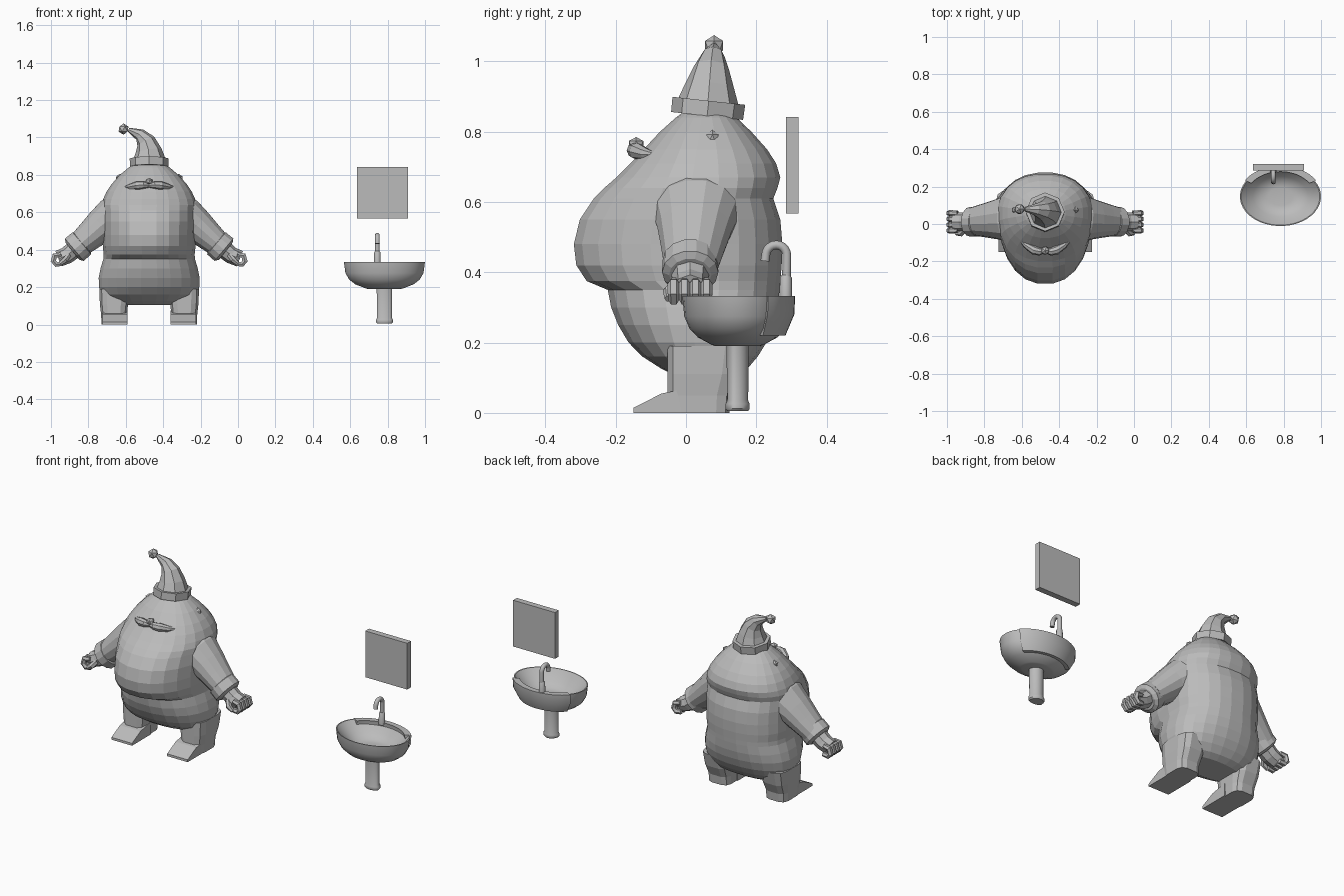
import bpy, bmesh, math
from mathutils import Vector

if "Cube" in bpy.data.objects:
    bpy.data.objects.remove(bpy.data.objects["Cube"])

grey = bpy.data.materials.new("plain_grey")
grey.use_nodes = True
grey.diffuse_color = (0.5, 0.5, 0.5, 1)
grey.node_tree.nodes["Principled BSDF"].inputs["Base Color"].default_value = (0.5, 0.5, 0.5, 1)

FIGURE = Vector((-0.475, 0, 0))
SINK = Vector((0.783, 0.147, 0))
X, Y, Z = Vector((1, 0, 0)), Vector((0, 1, 0)), Vector((0, 0, 1))


def finish(bm, name, origin, smooth=False):
    bmesh.ops.recalc_face_normals(bm, faces=bm.faces)
    mesh = bpy.data.meshes.new(name)
    bm.to_mesh(mesh)
    bm.free()
    mesh.materials.append(grey)
    obj = bpy.data.objects.new(name, mesh)
    obj.location = origin
    bpy.context.collection.objects.link(obj)
    if smooth:
        bpy.ops.object.select_all(action="DESELECT")
        obj.select_set(True)
        bpy.context.view_layer.objects.active = obj
        bpy.ops.object.shade_smooth_by_angle(angle=math.radians(40))
    return obj


def loft(name, rings, origin, smooth=False):
    """Skin a list of point rings and cap both ends."""
    bm = bmesh.new()
    loops = [[bm.verts.new(p) for p in ring] for ring in rings]
    n = len(loops[0])
    for a, b in zip(loops, loops[1:]):
        for i in range(n):
            j = (i + 1) % n
            bm.faces.new((a[i], a[j], b[j], b[i]))
    bm.faces.new(loops[0])
    bm.faces.new(loops[-1])
    return finish(bm, name, origin, smooth)


def tube(name, path, origin, n=10, side=Y, stretch=1, smooth=False, axis=None):
    """Path entries are (x, y, z, radius); rings turn to follow the path."""
    pts = [Vector(p[:3]) for p in path]
    rings = []
    for i, p in enumerate(pts):
        t = axis or pts[min(i + 1, len(pts) - 1)] - pts[max(i - 1, 0)]
        v = t.cross(side).normalized()
        u = v.cross(t).normalized() * stretch
        rings.append([p + path[i][3] * (u * math.cos(a) + v * math.sin(a))
                      for a in (2 * math.pi * k / n for k in range(n))])
    return loft(name, rings, origin, smooth)


def oval(z, hw, front, back, cx=0, cy=0.06, n=24, power=0.9):
    """Level ring, widest at cy, with its own front and back reach."""
    ring = []
    for k in range(n):
        a = 2 * math.pi * (k + 0.5) / n
        c, s = math.cos(a), math.sin(a)
        c = math.copysign(abs(c) ** power, c)
        s = math.copysign(abs(s) ** power, s)
        ring.append(Vector((cx + hw * c, cy + s * (back - cy if s > 0 else cy - front), z)))
    return ring


def box(name, lo, hi):
    bm = bmesh.new()
    bmesh.ops.create_cube(bm, size=1)
    lo, hi = Vector(lo), Vector(hi)
    for v in bm.verts:
        v.co = Vector([m * (0.5 - c) + M * (0.5 + c) for m, M, c in zip(lo, hi, v.co)])
    return finish(bm, name, (0, 0, 0))


def ball(name, centre, size, origin, detail=1):
    bm = bmesh.new()
    bmesh.ops.create_icosphere(bm, subdivisions=detail, radius=1)
    for v in bm.verts:
        v.co = Vector(centre) + Vector([c * s for c, s in zip(v.co, size)])
    return finish(bm, name, origin)


# Torso and head in one skin, with a belly fold and a neck roll
body = [(0.105, 0.18, -0.03, 0.14), (0.125, 0.225, -0.07, 0.175), (0.16, 0.258, -0.125, 0.205),
        (0.20, 0.27, -0.165, 0.23), (0.25, 0.272, -0.195, 0.25), (0.30, 0.262, -0.215, 0.262),
        (0.35, 0.247, -0.225, 0.268), (0.375, 0.245, -0.285, 0.27), (0.42, 0.25, -0.315, 0.274),
        (0.48, 0.25, -0.322, 0.276), (0.55, 0.252, -0.305, 0.27), (0.61, 0.252, -0.265, 0.25),
        (0.64, 0.255, -0.235, 0.262), (0.67, 0.248, -0.2, 0.27), (0.71, 0.23, -0.16, 0.258),
        (0.75, 0.203, -0.122, 0.232), (0.80, 0.158, -0.075, 0.187), (0.84, 0.11, -0.03, 0.145),
        (0.87, 0.06, 0.01, 0.1)]
loft("body", [oval(*row) for row in body], FIGURE)

# Limbs and ears, both sides
for s, label in ((1, "left"), (-1, "right")):
    legs = [(0, 0.068, -0.05, 0.125), (0.05, 0.07, -0.055, 0.13),
            (0.11, 0.077, -0.055, 0.16), (0.19, 0.08, -0.055, 0.18)]
    loft(label + "_leg", [oval(z, w, f, b, cx=s * 0.188, cy=0.05, n=12, power=0.55)
                          for z, w, f, b in legs], FIGURE)
    side = [(-0.15, 0), (-0.15, 0.014), (-0.07, 0.055), (0.03, 0.075), (0.03, 0)]
    loft(label + "_foot", [[(s * x, y, z) for y, z in side] for x in (0.115, 0.25)], FIGURE)

    arm = [(0.14, 0.03, 0.60, 0.11), (0.20, 0.03, 0.57, 0.11), (0.26, 0.025, 0.525, 0.093),
           (0.32, 0.02, 0.472, 0.08), (0.38, 0.015, 0.42, 0.068)]
    cuff = [(0.355, 0.012, 0.438, 0.07), (0.36, 0.012, 0.434, 0.079),
            (0.40, 0.012, 0.40, 0.08), (0.41, 0.012, 0.392, 0.06)]
    wrist = [(0.39, 0.012, 0.41, 0.05), (0.44, 0.012, 0.37, 0.046), (0.485, 0.012, 0.352, 0.044)]
    flip = lambda path: [(s * x, y, z, r) for x, y, z, r in path]
    tube(label + "_sleeve", flip(arm), FIGURE, 14, stretch=1.15)
    tube(label + "_cuff", flip(cuff), FIGURE, 14)
    tube(label + "_palm", flip(wrist), FIGURE, 8, stretch=1.1)
    for k in range(4):
        y = -0.035 + k * 0.031
        finger = [(0.47, y, 0.375, 0.012), (0.505, y, 0.368, 0.017), (0.512, y, 0.34, 0.017),
                  (0.498, y, 0.322, 0.016), (0.465, y, 0.325, 0.013)]
        tube(f"{label}_finger_{k + 1}", flip(finger), FIGURE, 6)
    thumb = [(0.43, -0.03, 0.37, 0.014), (0.45, -0.05, 0.345, 0.017), (0.475, -0.05, 0.325, 0.011)]
    tube(label + "_thumb", flip(thumb), FIGURE, 6)

    ball(label + "_ear", (s * 0.158, 0.075, 0.78), (0.024, 0.02, 0.026), FIGURE)
    whisker = [(0, -0.14, 0.744, 0.012), (0.03, -0.148, 0.747, 0.021), (0.06, -0.14, 0.745, 0.024),
               (0.10, -0.115, 0.737, 0.017), (0.135, -0.085, 0.734, 0.005)]
    tube(label + "_moustache", flip(whisker), FIGURE, 8)

ball("nose", (0, -0.142, 0.765), (0.024, 0.024, 0.02), FIGURE)

# Bent hat with a tilted band
tilt = Vector((0, 0.11, 1))
band = [(0, 0.06, 0.845, 0.103), (0, 0.065, 0.888, 0.104)]
tube("hat_band", band, FIGURE, 8, axis=tilt)
hat = [(0, 0.062, 0.875, 0.09), (-0.003, 0.067, 0.93, 0.07), (-0.018, 0.072, 0.98, 0.051),
       (-0.05, 0.077, 1.015, 0.033), (-0.11, 0.08, 1.042, 0.011)]
tube("hat_cone", hat, FIGURE, 8)
ball("hat_pompom", (-0.137, 0.08, 1.045), (0.03, 0.03, 0.03), FIGURE)

# Basin: outer shell up to the rim, then down the inside
shell = [(0.19, 0.4), (0.193, 0.46), (0.215, 0.72), (0.24, 0.87), (0.275, 0.965), (0.333, 1),
         (0.333, 0.97), (0.31, 0.87), (0.275, 0.68), (0.25, 0.5), (0.245, 0.3)]
loft("basin", [oval(z, 0.217 * r, -0.158 * r, 0.158 * r, cy=0, n=40, power=1)
               for z, r in shell], SINK, True)

# Crescent deck around the back of the basin
crescent = [(0.333, 0.84), (0.333, 1.035), (0.28, 1.02), (0.22, 0.86), (0.22, 0.74), (0.28, 0.9)]
arc = [math.radians(32 + 116 * k / 16) for k in range(17)]
loft("basin_deck", [[(0.217 * r * math.cos(a), 0.158 * r * math.sin(a), z) for z, r in crescent]
                    for a in arc], SINK, True)

# Pedestal
column = [(0.005, 0.04), (0.012, 0.046), (0.026, 0.045), (0.036, 0.04), (0.19, 0.042), (0.22, 0.042)]
loft("pedestal", [oval(z, r, -0.76 * r, 0.76 * r, cy=-0.01, n=20, power=1)
                  for z, r in column], SINK, True)

# Tap with a hooked spout
TAP = Vector((0.745, 0, 0))
tube("tap_base", [(0, 0.284, 0.32, 0.018), (0, 0.284, 0.385, 0.017), (0, 0.284, 0.392, 0.012)],
     TAP, 16, side=X, smooth=True)
hook = [(0, 0.286, 0.38, 0.0125)]
hook += [(0, 0.257 + 0.03 * math.cos(a), 0.448 + 0.03 * math.sin(a), 0.0125)
         for a in (math.pi * k / 10 for k in range(11))]
hook.append((0, 0.225, 0.432, 0.013))
tube("tap_spout", hook, TAP, 12, side=X, smooth=True)

# Wall mirror
box("wall_mirror", (0.635, 0.285, 0.568), (0.91, 0.32, 0.842))
